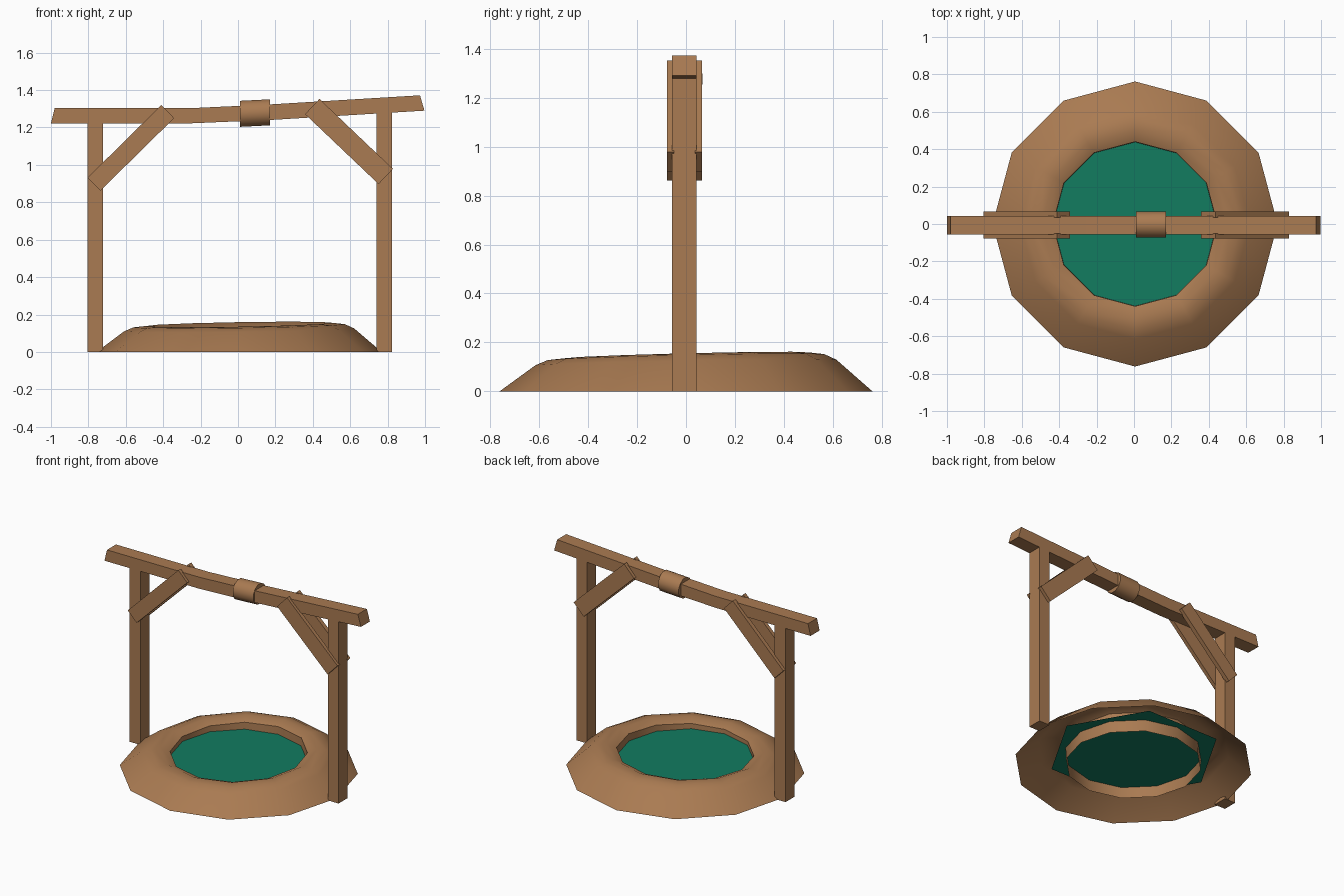
import bpy, bmesh, math
from mathutils import Vector

if "Cube" in bpy.data.objects:
    bpy.data.objects.remove(bpy.data.objects["Cube"])


def material(name, rgb):
    m = bpy.data.materials.new(name)
    m.diffuse_color = (*rgb, 1)
    m.use_nodes = True
    m.node_tree.nodes["Principled BSDF"].inputs["Base Color"].default_value = m.diffuse_color
    return m


BROWN = material("wood_brown", (0.40, 0.197, 0.084))
GREEN = material("water_green", (0.006, 0.20, 0.118))
YC = -0.007          # centre line of the timber frame


def make(name, verts, faces, mat, fix=True):
    me = bpy.data.meshes.new(name)
    me.from_pydata(verts, [], faces)
    if fix:
        bm = bmesh.new()
        bm.from_mesh(me)
        bmesh.ops.recalc_face_normals(bm, faces=bm.faces)
        bm.to_mesh(me)
        bm.free()
    me.materials.append(mat)
    ob = bpy.data.objects.new(name, me)
    bpy.context.collection.objects.link(ob)
    return ob


def loft(name, sections, y0, y1, mat=BROWN):
    """Box-section timber; each section is (bottom x, z, top x, z)."""
    v, f = [], []
    for bx, bz, tx, tz in sections:
        v += [(bx, y0, bz), (bx, y1, bz), (tx, y1, tz), (tx, y0, tz)]
    n = len(sections)
    for i in range(n - 1):
        for k in range(4):
            a, b = i * 4 + k, i * 4 + (k + 1) % 4
            f.append((a, b, b + 4, a + 4))
    f += [(3, 2, 1, 0), tuple(range(4 * n - 4, 4 * n))]
    return make(name, v, f, mat)


def smooth(ob, angle):
    bpy.ops.object.select_all(action='DESELECT')
    ob.select_set(True)
    bpy.context.view_layer.objects.active = ob
    bpy.ops.object.shade_smooth_by_angle(angle=math.radians(angle))


# Well rim: 12-sided revolved profile, open below, slightly uneven on top
profile = [(0.762, 0), (0.615, 0.118), (0.565, 0.14), (0.50, 0.147), (0.44, 0.122), (0.435, 0.0)]
N = 12
verts, faces = [], []
for r, z in profile:
    for i in range(N):
        a = 2 * math.pi * i / N
        dz = 0.015 * math.cos(a - math.radians(55)) * min(z / 0.13, 1)
        verts.append((0.006 + r * math.cos(a), r * math.sin(a), z + dz))
for j in range(len(profile) - 1):
    for i in range(N):
        k = (i + 1) % N
        faces.append((j * N + i, j * N + k, (j + 1) * N + k, (j + 1) * N + i))
smooth(make("well_rim", verts, faces, BROWN, fix=False), 55)

# Water: a hexagon tucked under the rim
hexa = [(0.56 * math.cos(i * math.pi / 3), 0.56 * math.sin(i * math.pi / 3), 0.08) for i in range(6)]
make("water", hexa, [tuple(range(6))], GREEN, fix=False)

# Posts
for name, x0, x1, top in (("left_post", -0.805, -0.721, 1.23), ("right_post", 0.741, 0.823, 1.30)):
    loft(name, [(x0, 0, x0, top), (x1, 0, x1, top)], YC - 0.05, YC + 0.05)

# Bent crossbeam
loft("crossbeam", [(-1.0, 1.222, -0.98, 1.303), (-0.26, 1.222, -0.26, 1.303),
                   (0.17, 1.24, 0.165, 1.323), (0.997, 1.29, 0.973, 1.372)], YC - 0.05, YC + 0.05)

# Diagonal braces, on the front and back of the frame
for side, lo, hi, w in (("left", (-0.77, 0.897), (-0.376, 1.285), 0.098),
                        ("right", (0.79, 0.938), (0.397, 1.312), 0.112)):
    p, q = Vector(lo), Vector(hi)
    d = (q - p).normalized()
    o = Vector((-d.y, d.x)) * w / 2
    secs = [(*(c - o), *(c + o)) for c in (p, q)]
    for face, y0, y1 in (("front", -0.077, -0.05), ("back", 0.036, 0.066)):
        loft(f"{side}_{face}_brace", secs, y0, y1)

# Rope collar around the beam
n, r = 12, 0.072
verts = []
for x, z in ((0.01, 1.273), (0.17, 1.281)):
    for i in range(n):
        a = 2 * math.pi * (i + 0.5) / n
        verts.append((x, -0.003 + r * math.cos(a), z + r * math.sin(a)))
faces = [(i, (i + 1) % n, n + (i + 1) % n, n + i) for i in range(n)]
faces += [tuple(range(n)), tuple(range(n, 2 * n))]
smooth(make("beam_collar", verts, faces, BROWN), 40)
